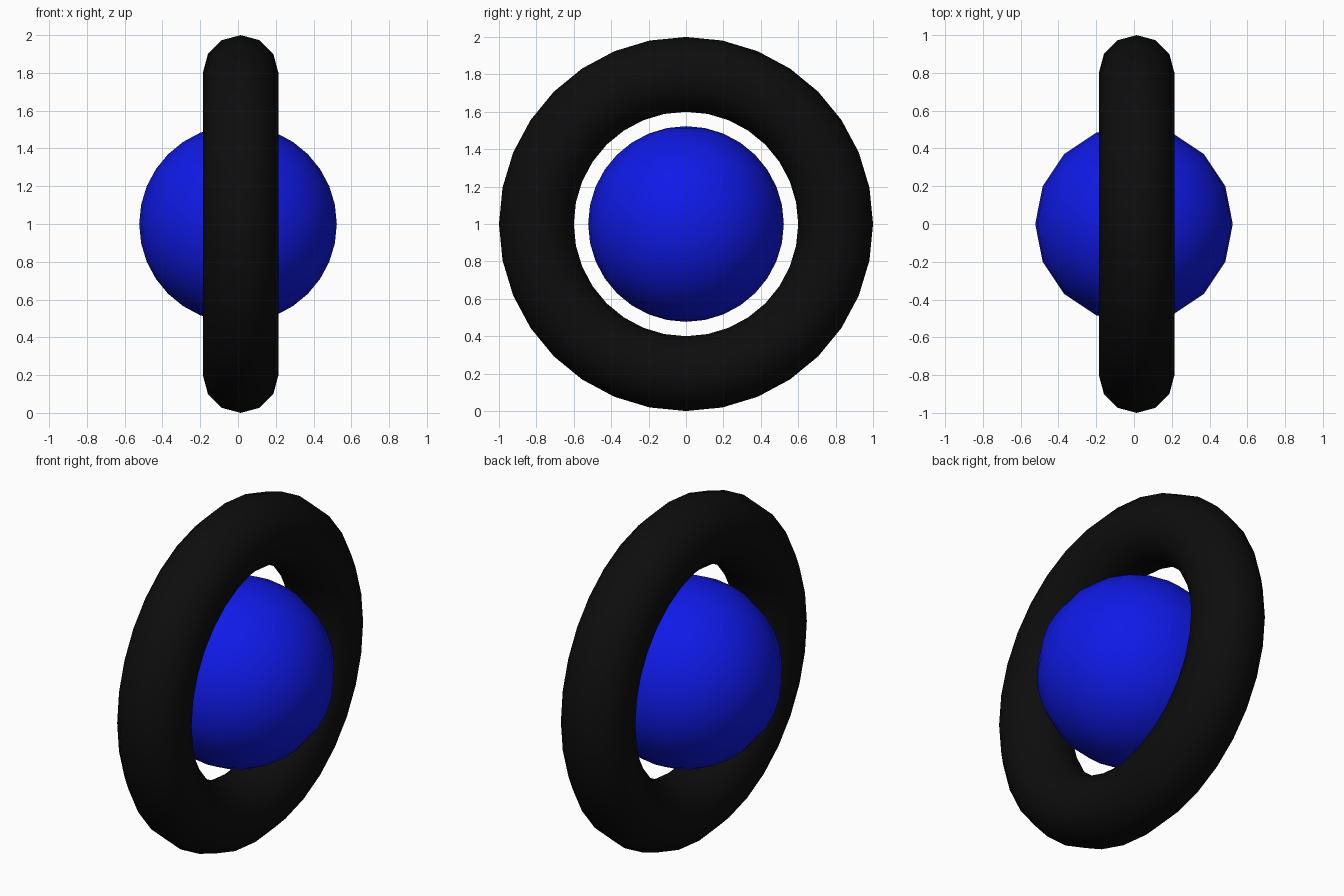
import bpy
from math import pi

if "Cube" in bpy.data.objects:
    bpy.data.objects.remove(bpy.data.objects["Cube"])


def finish(name, color):
    """Name the active object, smooth it and colour it."""
    obj = bpy.context.active_object
    obj.name = name
    bpy.ops.object.shade_smooth()
    mat = bpy.data.materials.new(name + "_colour")
    mat.diffuse_color = (*color, 1)
    mat.use_nodes = True
    mat.node_tree.nodes["Principled BSDF"].inputs["Base Color"].default_value = mat.diffuse_color
    obj.data.materials.append(mat)
    return obj


# Upright ring, its axis along x
bpy.ops.mesh.primitive_torus_add(
    major_segments=32, minor_segments=12, major_radius=0.8, minor_radius=0.2,
    location=(0.014, 0, 1), rotation=(0, pi / 2, 0))
finish("ring", (0.004, 0.004, 0.004))

# Ball floating in the middle of the ring
bpy.ops.mesh.primitive_uv_sphere_add(
    segments=16, ring_count=16, radius=0.523, location=(0, 0, 1))
finish("ball", (0.005, 0.01, 0.8))
